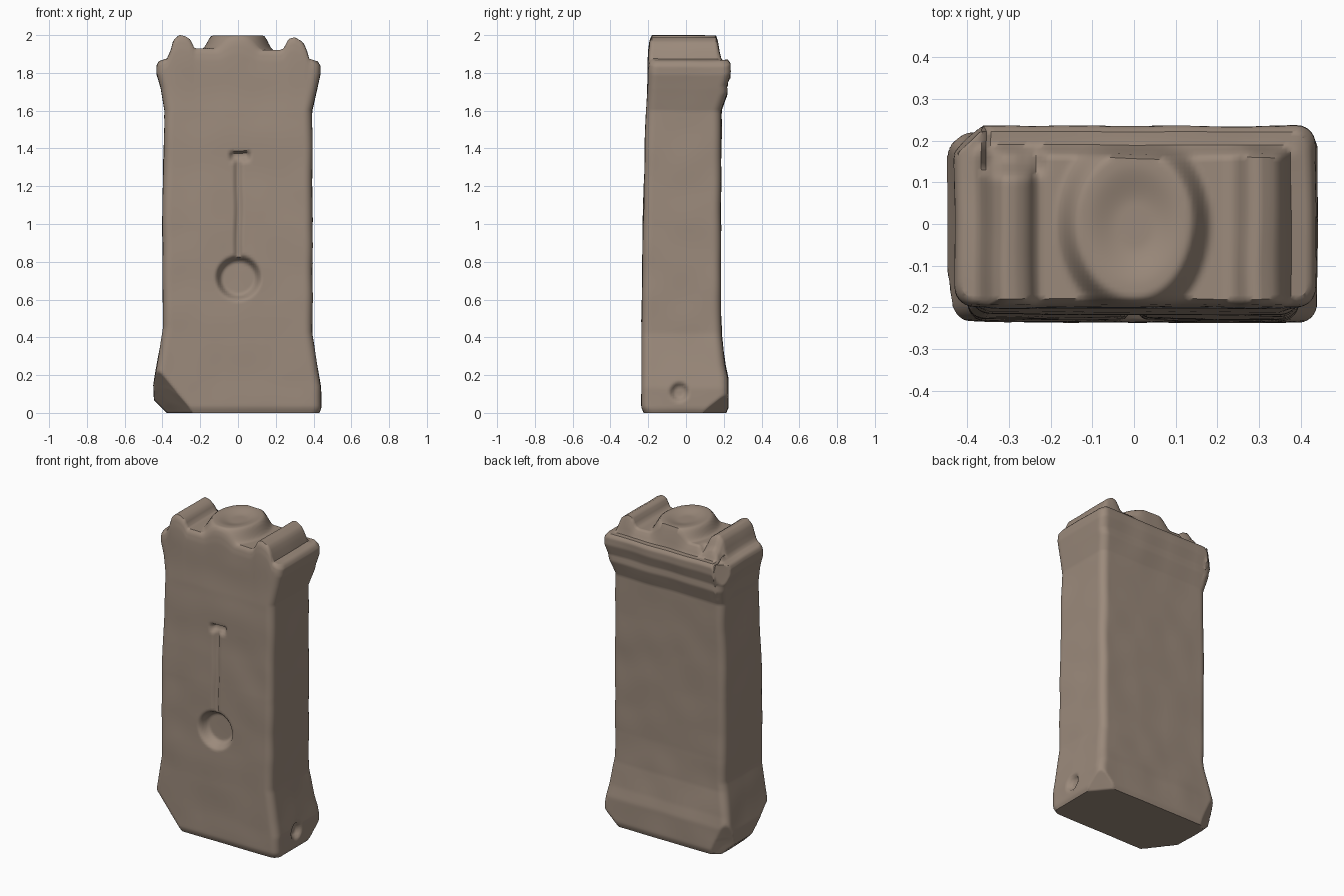
import bpy, bmesh, math
from mathutils import Vector, noise

if "Cube" in bpy.data.objects:
    bpy.data.objects.remove(bpy.data.objects["Cube"])

NX, NY, NZ = 76, 38, 150      # grid divisions of the stone block


def lerp_table(t, table):
    """Piecewise-linear lookup in [(key, value), ...]."""
    if t <= table[0][0]:
        return table[0][1]
    for (a, va), (b, vb) in zip(table, table[1:]):
        if t <= b:
            return va + (vb - va) * (t - a) / (b - a)
    return table[-1][1]


def smooth(a, b, t):
    t = min(1, max(0, (t - a) / (b - a)))
    return t * t * (3 - 2 * t)


# Vertical profiles of the four sides
LEFT = [(0, .43), (.02, .44), (.15, .447), (.22, .435), (.45, .395), (1.0, .40), (1.6, .388),
        (1.78, .41), (1.9, .432), (1.97, .432), (2, .42)]
RIGHT = [(0, .43), (.02, .44), (.13, .44), (.22, .425), (.42, .393), (1.0, .395), (1.6, .393),
         (1.78, .42), (1.9, .436), (1.97, .436), (2, .42)]
FRONT = [(0, .222), (.03, .235), (.5, .234), (1.0, .228), (1.6, .211), (1.93, .198),
         (1.98, .192), (2, .18)]
BACK = [(0, .212), (.03, .224), (.18, .222), (.25, .208), (.4, .19), (.6, .184), (1.6, .187),
        (1.74, .218), (1.8, .216), (1.9, .236), (1.97, .236), (2, .222)]
# Cross-section of the top: shoulders, two bolsters, flat between them
CREST = [(-.44, 1.855), (-.375, 1.875), (-.355, 1.92), (-.34, 1.975), (-.31, 2.0), (-.28, 1.995),
         (-.25, 1.975), (-.23, 1.93), (.22, 1.92), (.245, 1.93), (.27, 1.98), (.30, 1.988),
         (.34, 1.965), (.36, 1.93), (.375, 1.875), (.44, 1.855)]


def top_height(x, y):
    h = lerp_table(x, CREST)
    # round offering bowl on a low mound
    e = math.hypot(x, y * .8)
    mound = 1.998 - .018 * (1 - smooth(.04, .12, e))
    m = 1 - smooth(.135, .19, e)
    h = max(h, h + (mound - h) * m)
    # worn end of the left bolster
    if x < -.2:
        h -= .07 * smooth(.10, .16, y) * smooth(.2, .26, -x) * (h > 1.9)
    # rear ledge
    k = smooth(.16, .192, y)
    return h + (min(h, 1.868) - h) * k


# Broken corners: (normal, point on plane)
CHIPS = [((-.66, -.52, -.54), (-.33, -.235, .12)),
         ((-.7, .0, -.7), (-.43, 0, .055)),
         ((-.62, .72, -.25), (-.42, .17, .1)),
         ((-.7, .7, .1), (-.415, .185, 1.8)),
         ((.6, .5, -.62), (.40, .19, .05))]
CHIPS = [(Vector(n).normalized(), Vector(p)) for n, p in CHIPS]


def place(i, j, k):
    a, b, c = i / NX, j / NY, k / NZ
    zn = 2 * c
    xl, xr = -lerp_table(zn, LEFT), lerp_table(zn, RIGHT)
    yf, yb = -lerp_table(zn, FRONT), lerp_table(zn, BACK)
    x, y = xl + (xr - xl) * a, yf + (yb - yf) * b
    # rounded vertical corners
    r = .045
    cx, cy = min(max(x, xl + r), xr - r), min(max(y, yf + r), yb - r)
    d = Vector((x - cx, y - cy))
    if d.length > r:
        d = d.normalized() * r
        x, y = cx + d.x, cy + d.y
    z = zn
    if zn > 1.6:
        z = 1.6 + (zn - 1.6) / .4 * (top_height(x, y) - 1.6)
    p = Vector((x, y, z))
    for n, o in CHIPS:
        over = (p - o).dot(n)
        if over > 0:
            p -= n * over
    # carved disc, groove and cross notch on the front
    if j == 0:
        rad = math.hypot(p.x, p.z - .715)
        dep = .055 * (1 - smooth(.085, .125, rad))
        along = smooth(.78, .84, p.z) * (1 - smooth(1.365, 1.39, p.z))
        dep = max(dep, .018 * along * (1 - smooth(.004, .026, abs(p.x))))
        notch = (1 - smooth(.03, .065, abs(p.x - .01))) * smooth(1.32, 1.36, p.z)
        dep = max(dep, .03 * notch * (1 - smooth(1.37, 1.39, p.z)))
        p.y += dep
    # small hole low on the right side
    if i == NX:
        p.x -= .03 * (1 - smooth(.025, .055, math.hypot(p.y + .035, p.z - .11)))
    # gentle weathering
    q = Vector((x, y, z)) * 5
    w = noise.noise_vector(q) * .005
    p += Vector((w.x, w.y, w.z if .1 < z < 1.9 else 0))
    p.z = max(p.z, 0)
    return p


# Stone block as one welded grid box
bm = bmesh.new()
cache = {}


def vert(key):
    if key not in cache:
        cache[key] = bm.verts.new(place(*key))
    return cache[key]


def side(nu, nv, key, flip):
    for u in range(nu):
        for v in range(nv):
            q = [key(u, v), key(u + 1, v), key(u + 1, v + 1), key(u, v + 1)]
            bm.faces.new([vert(s) for s in (q[::-1] if flip else q)])


side(NX, NZ, lambda u, v: (u, 0, v), False)    # front
side(NX, NZ, lambda u, v: (u, NY, v), True)    # back
side(NY, NZ, lambda u, v: (0, u, v), True)     # left
side(NY, NZ, lambda u, v: (NX, u, v), False)   # right
side(NX, NY, lambda u, v: (u, v, 0), True)     # bottom
side(NX, NY, lambda u, v: (u, v, NZ), False)   # top

mesh = bpy.data.meshes.new("stone_altar")
bm.to_mesh(mesh)
bm.free()
altar = bpy.data.objects.new("stone_altar", mesh)
bpy.context.collection.objects.link(altar)

stone = bpy.data.materials.new("brown_stone")
stone.diffuse_color = (.33, .255, .2, 1)
stone.use_nodes = True
stone.node_tree.nodes["Principled BSDF"].inputs["Base Color"].default_value = stone.diffuse_color
mesh.materials.append(stone)

bpy.context.view_layer.objects.active = altar
altar.select_set(True)
bpy.ops.object.shade_smooth_by_angle(angle=math.radians(50))
